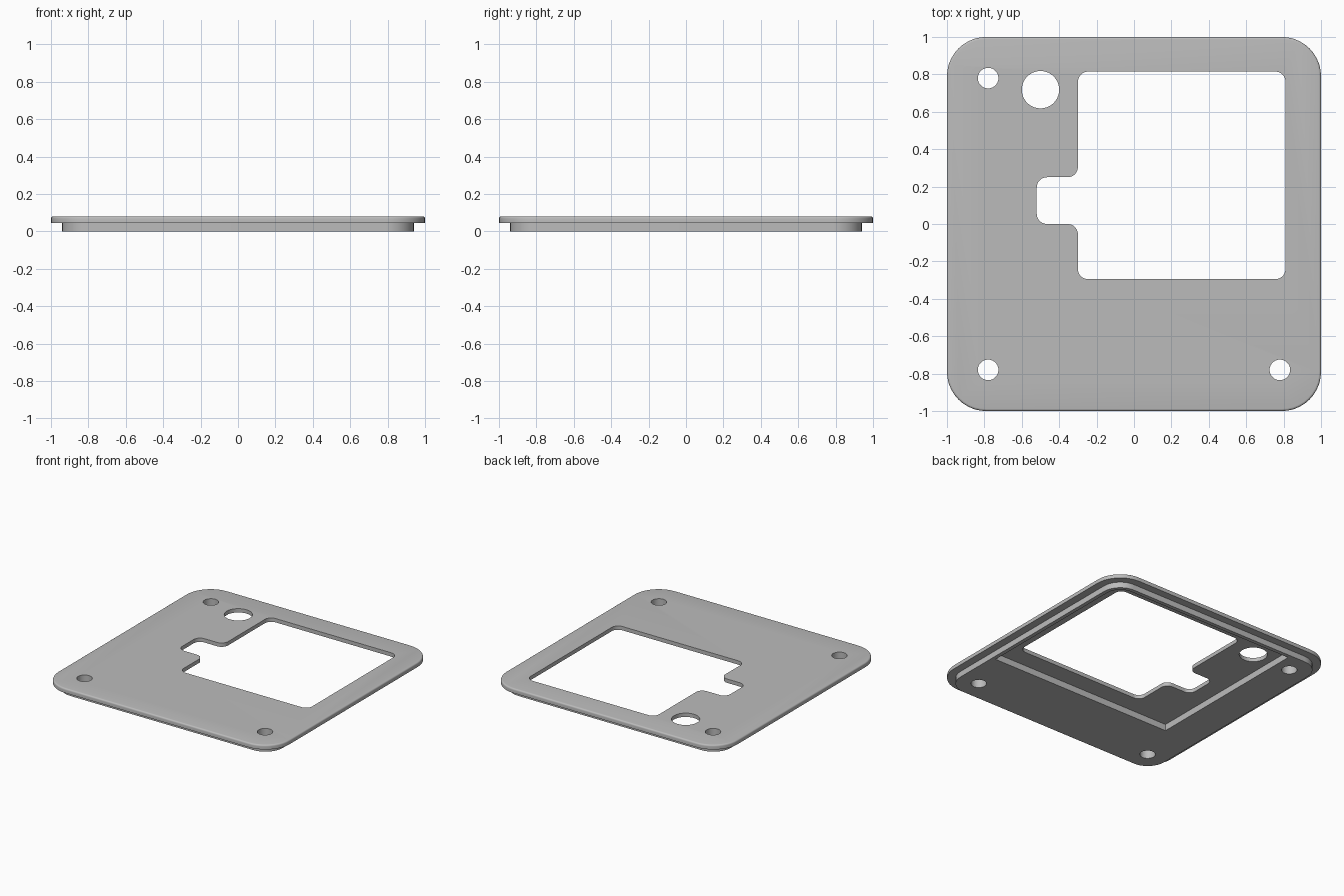
import bpy, bmesh
from math import cos, sin, pi
from mathutils import Vector

cube = bpy.data.objects.get("Cube")
if cube:
    bpy.data.objects.remove(cube, do_unlink=True)

grey = bpy.data.materials.new("plain grey")
grey.use_nodes = True
color = (0.5, 0.5, 0.5, 1)
grey.diffuse_color = color
grey.node_tree.nodes["Principled BSDF"].inputs["Base Color"].default_value = color


def rounded(corners, radii, steps=10):
    """Outline with right-angle corners rounded, inward or outward."""
    if not isinstance(radii, (list, tuple)):
        radii = [radii] * len(corners)
    pts = []
    for i, (c, r) in enumerate(zip(corners, radii)):
        c = Vector(c)
        if r == 0:
            pts.append(c)
            continue
        a = (Vector(corners[i - 1]) - c).normalized()
        b = (Vector(corners[(i + 1) % len(corners)]) - c).normalized()
        center = c + (a + b) * r
        for k in range(steps + 1):
            t = k / steps * pi / 2
            pts.append(center - b * r * cos(t) - a * r * sin(t))
    return pts


def rect(x0, y0, x1, y1):
    return [(x0, y0), (x1, y0), (x1, y1), (x0, y1)]


def circle(x, y, r, n=40):
    return [(x + r * cos(2 * pi * i / n), y + r * sin(2 * pi * i / n)) for i in range(n)]


def prism(name, outline, z0, z1, top_round=0):
    """Extrude an outline from z0 to z1, optionally rounding the top rim."""
    bm = bmesh.new()
    base = bm.faces.new([bm.verts.new((p[0], p[1], z0)) for p in outline])
    ext = bmesh.ops.extrude_face_region(bm, geom=[base])["geom"]
    bmesh.ops.translate(bm, vec=(0, 0, z1 - z0),
                        verts=[g for g in ext if isinstance(g, bmesh.types.BMVert)])
    bmesh.ops.recalc_face_normals(bm, faces=bm.faces)
    if top_round:
        rim = [e for e in bm.edges if all(v.co.z > z1 - 1e-5 for v in e.verts)]
        bmesh.ops.bevel(bm, geom=rim, offset=top_round, segments=4,
                        profile=0.5, affect='EDGES')
    mesh = bpy.data.meshes.new(name)
    bm.to_mesh(mesh)
    bm.free()
    mesh.materials.append(grey)
    obj = bpy.data.objects.new(name, mesh)
    bpy.context.collection.objects.link(obj)
    return obj


def combine(target, tool, operation):
    """Apply a boolean, then discard the tool object."""
    bpy.context.view_layer.objects.active = target
    mod = target.modifiers.new(tool.name, 'BOOLEAN')
    mod.object, mod.operation, mod.solver = tool, operation, 'EXACT'
    bpy.ops.object.modifier_apply(modifier=mod.name)
    bpy.data.objects.remove(tool, do_unlink=True)


# Top plate with softened rim, and the smaller step below it
cover = prism("cover_plate", rounded(rect(-1, -1, 1, 1), 0.21), 0.045, 0.08, 0.012)
step = prism("lower_step", rounded(rect(-0.94, -0.94, 0.94, 0.94), 0.15), 0, 0.06)
combine(cover, step, 'UNION')

# Recess on the underside
recess = rounded(rect(-0.66, -0.44, 0.91, 0.91), [0, 0, 0.12, 0])
combine(cover, prism("recess", recess, -0.1, 0.05), 'DIFFERENCE')

# Large window with a side notch
window = [(-0.3, -0.295), (0.81, -0.295), (0.81, 0.815), (-0.3, 0.815),
          (-0.3, 0.25), (-0.52, 0.25), (-0.52, 0), (-0.3, 0)]
combine(cover, prism("window", rounded(window, 0.055), -0.1, 0.2), 'DIFFERENCE')

# Round opening and three screw holes
combine(cover, prism("round_opening", circle(-0.5, 0.718, 0.1), -0.1, 0.2), 'DIFFERENCE')
for x, y in [(-0.78, 0.78), (-0.78, -0.78), (0.78, -0.78)]:
    combine(cover, prism("screw_hole", circle(x, y, 0.055), -0.1, 0.2), 'DIFFERENCE')

# Smooth curved walls, keep edges sharp
bpy.ops.object.select_all(action='DESELECT')
cover.select_set(True)
bpy.context.view_layer.objects.active = cover
bpy.ops.object.shade_smooth_by_angle(angle=pi / 6)
